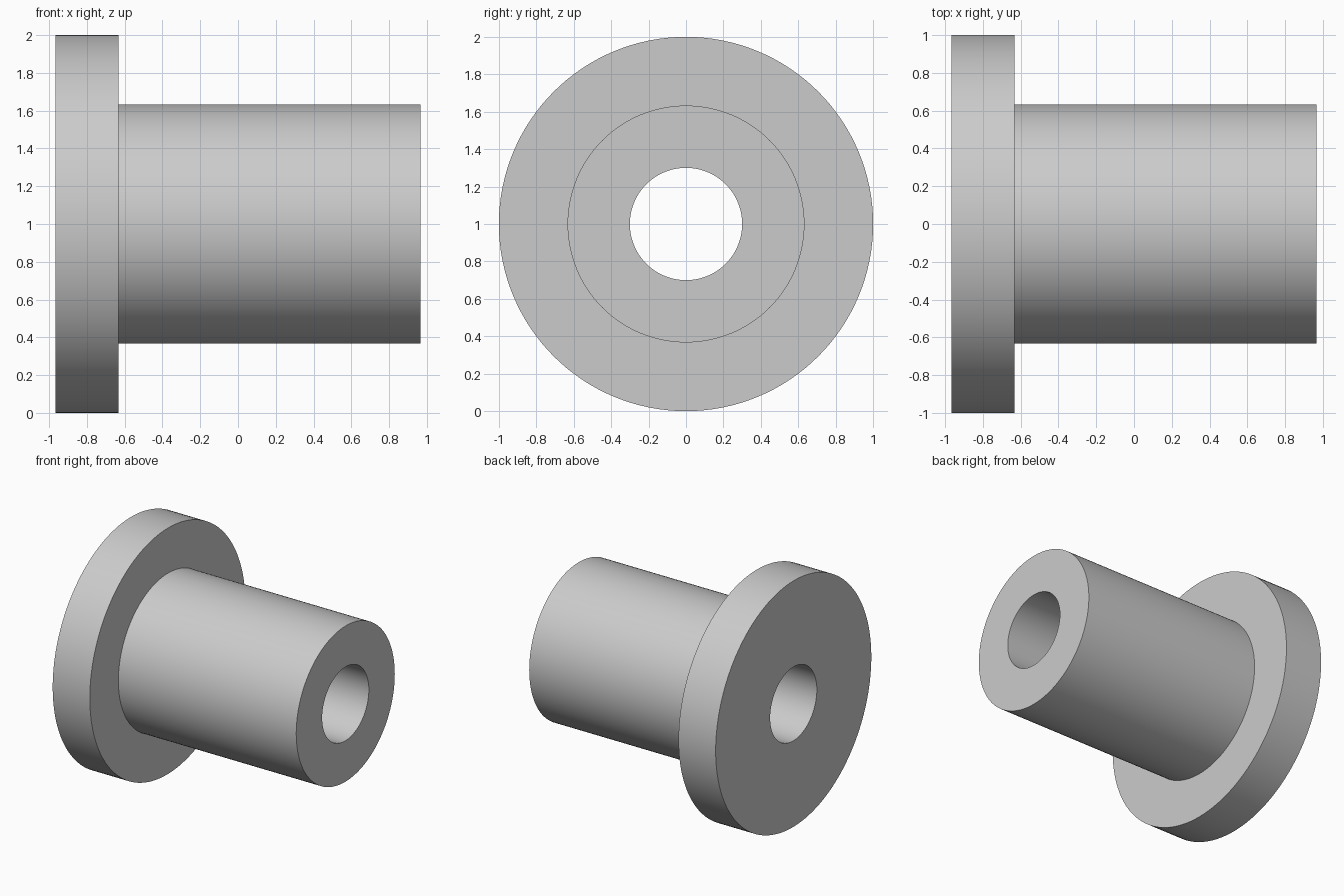
import bpy, bmesh, math
from mathutils import Matrix, Vector

if "Cube" in bpy.data.objects:
    bpy.data.objects.remove(bpy.data.objects["Cube"])

SEGMENTS = 128
AXIS_Z = 1.0

# Half cross-section of the flanged sleeve: (x along the axis, radius)
BORE, SLEEVE, FLANGE = 0.30, 0.633, 1.0
LEFT, STEP, RIGHT = -0.967, -0.633, 0.967
profile = [(LEFT, BORE), (LEFT, FLANGE), (STEP, FLANGE),
           (STEP, SLEEVE), (RIGHT, SLEEVE), (RIGHT, BORE)]

# Revolve the closed profile around the x axis
bm = bmesh.new()
rings = []
for i in range(SEGMENTS):
    turn = Matrix.Rotation(2 * math.pi * i / SEGMENTS, 3, 'X')
    rings.append([bm.verts.new(turn @ Vector((x, 0, r)) + Vector((0, 0, AXIS_Z)))
                  for x, r in profile])
for i, ring in enumerate(rings):
    nxt = rings[(i + 1) % SEGMENTS]
    for j in range(len(profile)):
        k = (j + 1) % len(profile)
        bm.faces.new((ring[j], ring[k], nxt[k], nxt[j]))
bmesh.ops.recalc_face_normals(bm, faces=bm.faces)

mesh = bpy.data.meshes.new("flanged_bushing")
bm.to_mesh(mesh)
bm.free()
bushing = bpy.data.objects.new("flanged_bushing", mesh)
bpy.context.collection.objects.link(bushing)

# Plain grey metal
grey = bpy.data.materials.new("light_grey")
grey.diffuse_color = (0.6, 0.6, 0.6, 1)
grey.use_nodes = True
grey.node_tree.nodes["Principled BSDF"].inputs["Base Color"].default_value = grey.diffuse_color
mesh.materials.append(grey)

# Smooth round walls with crisp rims
bpy.context.view_layer.objects.active = bushing
bushing.select_set(True)
bpy.ops.object.shade_smooth_by_angle(angle=math.radians(30))
